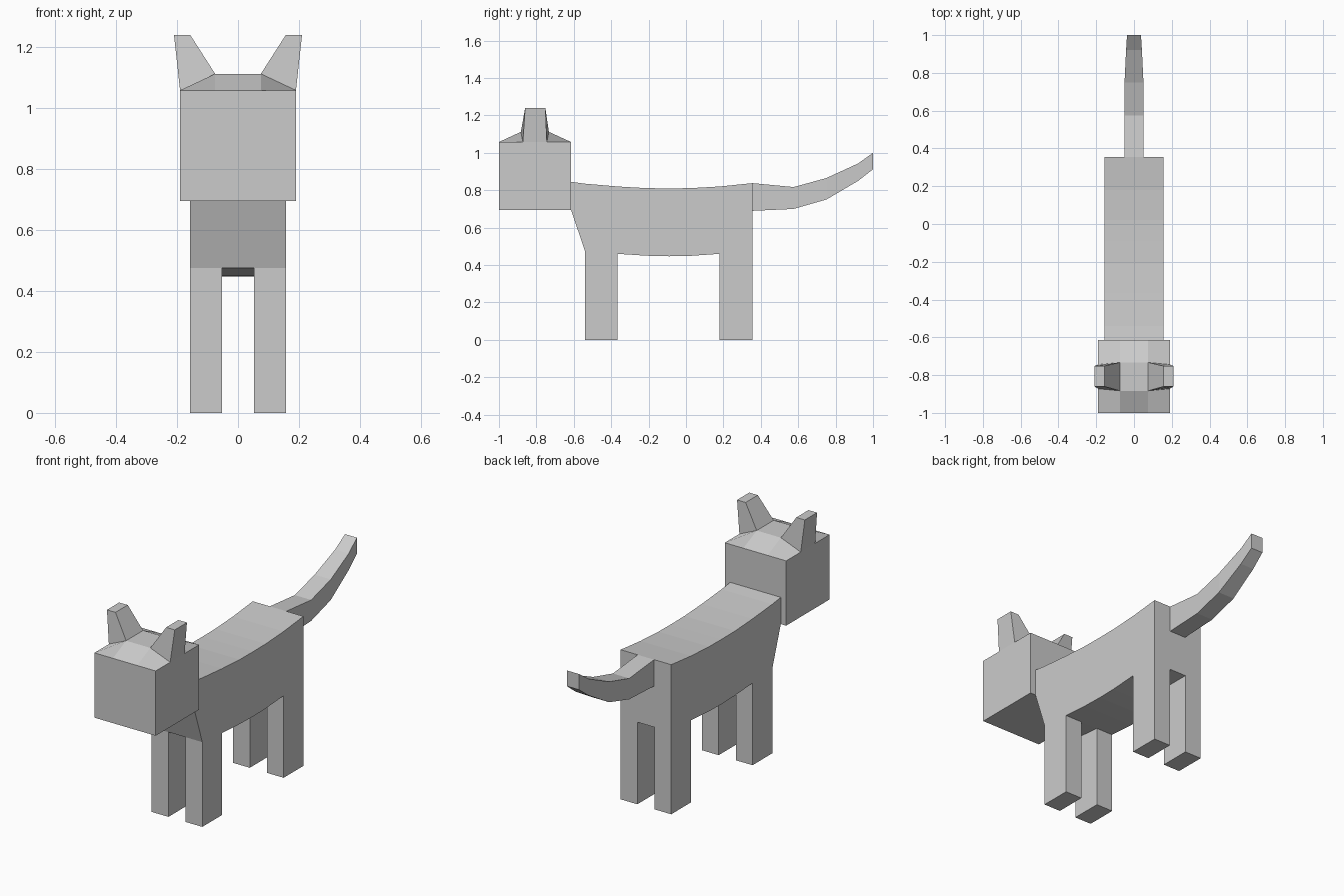
import bpy
import bmesh

if "Cube" in bpy.data.objects:
    bpy.data.objects.remove(bpy.data.objects["Cube"])


def finish(name, bm):
    bmesh.ops.recalc_face_normals(bm, faces=bm.faces)
    mesh = bpy.data.meshes.new(name)
    bm.to_mesh(mesh)
    bm.free()
    obj = bpy.data.objects.new(name, mesh)
    bpy.context.collection.objects.link(obj)
    return obj


def bridge(bm, a, b):
    for i in range(len(a)):
        j = (i + 1) % len(a)
        bm.faces.new((a[i], a[j], b[j], b[i]))


def loft(name, sections):
    """Rectangular sections along y: (y, top z, bottom z, left x, right x)."""
    bm = bmesh.new()
    rings = [[bm.verts.new(p) for p in
              ((x0, y, zb), (x1, y, zb), (x1, y, zt), (x0, y, zt))]
             for y, zt, zb, x0, x1 in sections]
    for a, b in zip(rings, rings[1:]):
        bridge(bm, a, b)
    bm.faces.new(rings[0])
    bm.faces.new(rings[-1])
    return finish(name, bm)


# Body with sagging back and sloped chest
W = 0.157
body = [(-0.615, 0.845, 0.695), (-0.54, 0.835, 0.475), (-0.365, 0.82, 0.46),
        (-0.21, 0.811, 0.45), (-0.09, 0.81, 0.447), (0.02, 0.811, 0.449),
        (0.18, 0.82, 0.46), (0.355, 0.838, 0.46)]
loft("body", [(y, t, b, -W, W) for y, t, b in body])

# Legs
for side, x0, x1 in (("left", -W, -0.053), ("right", 0.053, W)):
    loft("front_leg_" + side, [(-0.54, 0.475, 0, x0, x1), (-0.365, 0.46, 0, x0, x1)])
    loft("back_leg_" + side, [(0.18, 0.46, 0, x0, x1), (0.355, 0.46, 0, x0, x1)])

# Raised curved tail
tail = [(0.355, 0.838, 0.69, 0.051), (0.575, 0.817, 0.70, 0.051),
        (0.75, 0.865, 0.75, 0.05), (0.92, 0.943, 0.85, 0.042),
        (1.0, 1.0, 0.912, 0.037)]
loft("tail", [(y, t, b, -w, w) for y, t, b, w in tail])

# Head: 3 x 3 raised crown over a box, ears pulled from the two side cells
bm = bmesh.new()
xs, ys = (-0.19, -0.075, 0.075, 0.19), (-1.0, -0.883, -0.733, -0.615)
grid = {}
for i, x in enumerate(xs):
    for j, y in enumerate(ys):
        inner = i in (1, 2) and j in (1, 2)
        if i in (0, 3) and j in (1, 2):
            y = -0.872 if j == 1 else -0.744
        grid[i, j] = bm.verts.new((x, y, 1.112 if inner else 1.058))
for i in range(3):
    for j in range(3):
        cell = [grid[k] for k in ((i, j), (i + 1, j), (i + 1, j + 1), (i, j + 1))]
        if j == 1 and i != 1:
            ex = (-0.21, -0.157) if i == 0 else (0.157, 0.21)
            tip = [bm.verts.new((x, y, 1.24)) for x, y in
                   ((ex[0], -0.86), (ex[1], -0.86), (ex[1], -0.752), (ex[0], -0.752))]
            bridge(bm, cell, tip)
            bm.faces.new(tip)
        else:
            bm.faces.new(cell)
rim = [grid[k] for k in ((0, 0), (1, 0), (2, 0), (3, 0), (3, 1), (3, 2),
                         (3, 3), (2, 3), (1, 3), (0, 3), (0, 2), (0, 1))]
base = [bm.verts.new((v.co.x, v.co.y, 0.695)) for v in rim]
bridge(bm, rim, base)
bm.faces.new(base)
finish("head", bm)
